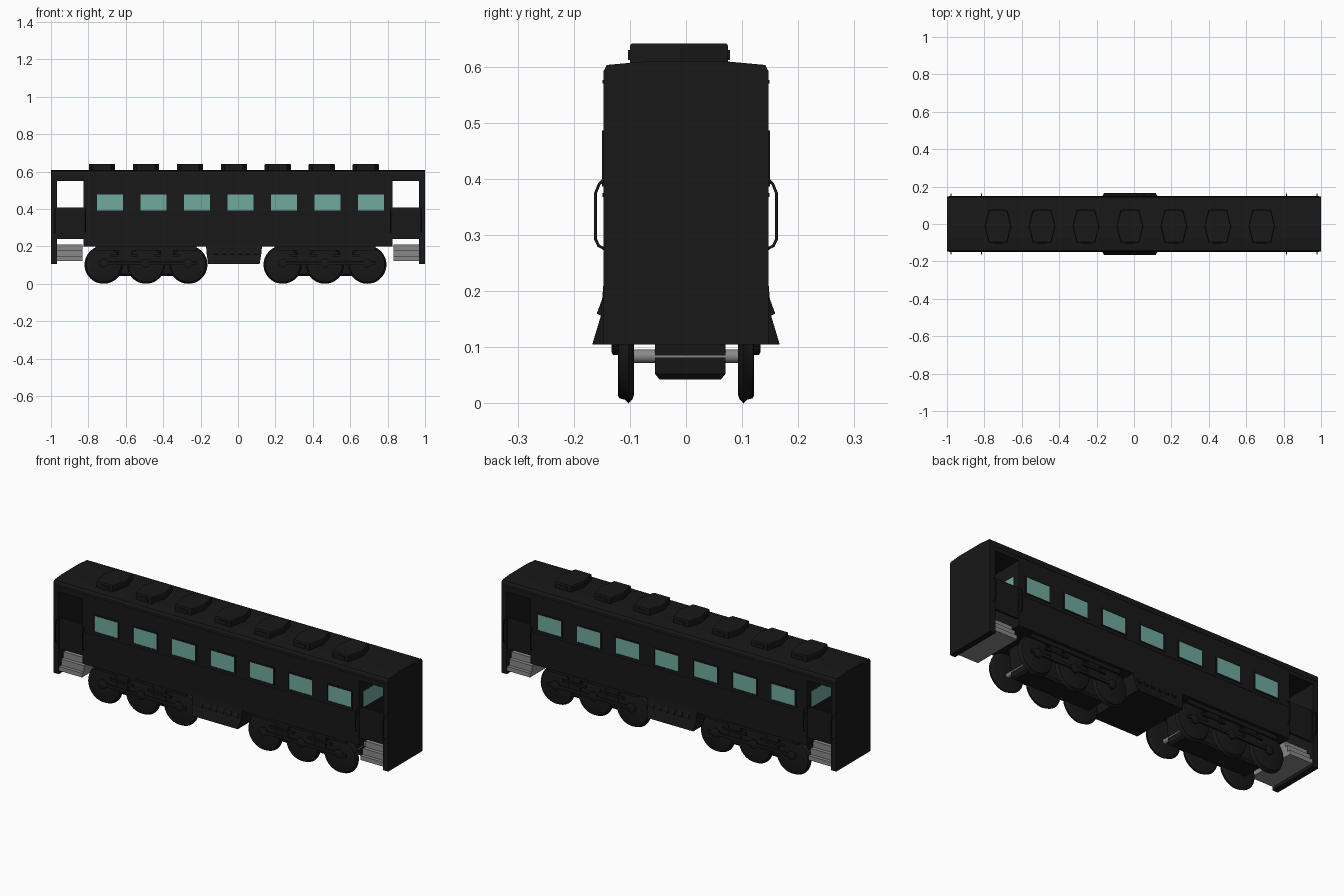
import bpy, bmesh, math

if "Cube" in bpy.data.objects:
    bpy.data.objects.remove(bpy.data.objects["Cube"])

def mat(name, c):
    m = bpy.data.materials.new(name)
    m.diffuse_color = (*c, 1)
    m.use_nodes = True
    m.node_tree.nodes["Principled BSDF"].inputs["Base Color"].default_value = m.diffuse_color
    return m

BLACK = mat("black_paint", (0.009, 0.009, 0.009))
GLASS = mat("window_glass", (0.16, 0.40, 0.34))
STEEL = mat("bare_steel", (0.25, 0.25, 0.25))

def loft(name, rings, m=BLACK, smooth=False):
    """Skin a list of equal-sized point rings and cap both ends."""
    bm = bmesh.new()
    vs = [[bm.verts.new(p) for p in r] for r in rings]
    n = len(vs[0])
    for a, b in zip(vs, vs[1:]):
        for i in range(n):
            bm.faces.new((a[i], a[(i + 1) % n], b[(i + 1) % n], b[i]))
    bm.faces.new(vs[0][::-1])
    bm.faces.new(vs[-1])
    bmesh.ops.recalc_face_normals(bm, faces=bm.faces)
    me = bpy.data.meshes.new(name)
    bm.to_mesh(me)
    bm.free()
    me.materials.append(m)
    ob = bpy.data.objects.new(name, me)
    bpy.context.collection.objects.link(ob)
    if smooth:
        bpy.ops.object.select_all(action='DESELECT')
        ob.select_set(True)
        bpy.context.view_layer.objects.active = ob
        bpy.ops.object.shade_smooth_by_angle(angle=math.radians(35))
    return ob

def box(name, x, y, z, m=BLACK, bevel=0):
    """Box from (min, max) ranges."""
    ring = lambda zz: [(x[0], y[0], zz), (x[1], y[0], zz), (x[1], y[1], zz), (x[0], y[1], zz)]
    ob = loft(name, [ring(z[0]), ring(z[1])], m)
    if bevel:
        b = ob.modifiers.new("bevel", 'BEVEL')
        b.width, b.segments = bevel, 2
    return ob

def extrude_x(name, prof, x0, x1, m=BLACK):
    return loft(name, [[(x, y, z) for y, z in prof] for x in (x0, x1)], m)

def lathe_y(name, cx, cz, prof, m=BLACK, n=32):
    """Turned part on the y axis from (y, radius) pairs."""
    return loft(name, [[(cx + r * math.cos(2 * math.pi * i / n), y, cz + r * math.sin(2 * math.pi * i / n))
                        for i in range(n)] for y, r in prof], m, True)

def side(s, a, b):
    """y range mirrored to side s."""
    return (min(s * a, s * b), max(s * a, s * b))

# Main body, roof and end walls
W = 0.147
roof_edge = [(W, 0.592), (0.141, 0.603), (0.075, 0.609)]
roof_top = roof_edge + [(-y, z) for y, z in reversed(roof_edge)]
extrude_x("body", [(-W, 0.2), (W, 0.2)] + roof_top, -0.825, 0.825)
extrude_x("roof", [(-W, 0.55), (W, 0.55)] + roof_top, -0.985, 0.985)
for e in (-1, 1):
    extrude_x("end_wall", [(-W, 0.105), (W, 0.105)] + roof_top, e * 0.968, e * 1.0)

# Roof ventilators
for i in range(7):
    cx = -0.727 + i * 0.235
    hexa = [(-0.07, -0.012), (-0.048, -0.1), (0.048, -0.1), (0.07, -0.012), (0.048, 0.075), (-0.048, 0.075)]
    loft("roof_vent", [[(cx + k * x, -0.012 + k * (y + 0.012), z) for x, y in hexa]
                       for z, k in ((0.6, 1), (0.637, 1), (0.641, 0.97))])
    for y in (-0.103, 0.075):
        box("vent_louvre", (cx - 0.025, cx + 0.025), (y, y + 0.003), (0.612, 0.63))

# Side windows with raised frames, belt rail
for s in (-1, 1):
    for i in range(7):
        cx = -0.685 + i * 0.2325
        box("window_glass", (cx - 0.07, cx + 0.07), side(s, 0.14, 0.1476), (0.393, 0.478), GLASS)
        fy = side(s, 0.14, 0.15)
        for x in (-0.0755, 0.0715):
            box("window_frame_side", (cx + x - 0.002, cx + x + 0.006), fy, (0.386, 0.486))
        box("window_sill", (cx - 0.077, cx + 0.077), fy, (0.386, 0.393))
        box("window_header", (cx - 0.077, cx + 0.077), fy, (0.478, 0.486))
    box("belt_rail", (-0.825, 0.825), side(s, 0.14, 0.1485), (0.368, 0.375))
    box("gutter", (-0.99, 0.99), side(s, 0.14, 0.1485), (0.57, 0.576))

# Open end platforms: inner window, gates, steps, grab handles
for e in (-1, 1):
    box("platform_window", side(e, 0.82, 0.827), (-0.11, 0.11), (0.393, 0.478), GLASS)
    for s in (-1, 1):
        box("platform_gate", side(e, 0.82, 0.972), side(s, 0.13, 0.14), (0.24, 0.408))
        extrude_x("steps", [(s * y, z) for y, z in
                            ((0, 0.122), (0.143, 0.122), (0.143, 0.145), (0.125, 0.145), (0.125, 0.178),
                             (0.105, 0.178), (0.105, 0.21), (0, 0.21))], e * 0.832, e * 0.97, STEEL)
        for x in (0.815, 0.978):
            cu = bpy.data.curves.new("grab_handle", 'CURVE')
            cu.dimensions, cu.bevel_depth, cu.bevel_resolution = '3D', 0.003, 1
            sp = cu.splines.new('POLY')
            pts = [(0.145, 0.4), (0.155, 0.39), (0.161, 0.375), (0.161, 0.292), (0.156, 0.281), (0.145, 0.275)]
            sp.points.add(len(pts) - 1)
            for p, (y, z) in zip(sp.points, pts):
                p.co = (e * x, s * y, z, 1)
            cu.materials.append(BLACK)
            bpy.context.collection.objects.link(bpy.data.objects.new("grab_handle", cu))

# Flared equipment box under the middle
levels = [(0.215, -0.172, 0.13, 0.147), (0.155, -0.167, 0.124, 0.152), (0.105, -0.16, 0.115, 0.167)]
loft("equipment_box", [[(a, -w, z), (b, -w, z), (b, w, z), (a, w, z)] for z, a, b, w in levels])
for s in (-1, 1):
    for i in range(6):
        x = -0.125 + i * 0.042
        loft("louvre", [[(x + d, s * 0.148, 0.19), (x + d, s * 0.159, 0.16), (x + d, s * 0.15, 0.155)]
                        for d in (0, 0.022)])

# Six-wheel bogies
for c in (-0.492, 0.465):
    loft("bogie_frame", [[(c - k, y0, z), (c + k, y0, z), (c + k, y1, z), (c - k, y1, z)]
                         for z, k, y0, y1 in ((0.042, 0.225, -0.047, 0.062), (0.052, 0.235, -0.055, 0.07),
                                              (0.2, 0.25, -0.055, 0.07))])
    for d in (-0.2265, 0, 0.2265):
        x = c + d
        lathe_y("axle", x, 0.084, [(-0.1, 0.012), (0.1, 0.012)], STEEL, 16)
        for s in (-1, 1):
            prof = [(0.093, 0.088), (0.095, 0.094), (0.102, 0.102), (0.108, 0.096), (0.119, 0.093), (0.121, 0.088)]
            lathe_y("wheel", x, 0.102, [(s * y, r) for y, r in prof], n=48)
            lathe_y("axle_box", x, 0.11, [(s * 0.118, 0.024), (s * 0.13, 0.024), (s * 0.133, 0.018)], n=20)
    for s in (-1, 1):
        box("side_beam", (c - 0.27, c + 0.27), side(s, 0.122, 0.131), (0.178, 0.2))
        box("equalizer_bar", (c - 0.25, c + 0.27), side(s, 0.122, 0.132), (0.1, 0.118), bevel=0.003)
        for d in (-0.113, 0.113):
            box("spring_hanger", (c + d - 0.035, c + d + 0.035), side(s, 0.115, 0.128), (0.105, 0.185))
            box("leaf_spring", (c + d - 0.07, c + d + 0.07), side(s, 0.122, 0.134), (0.145, 0.157))
